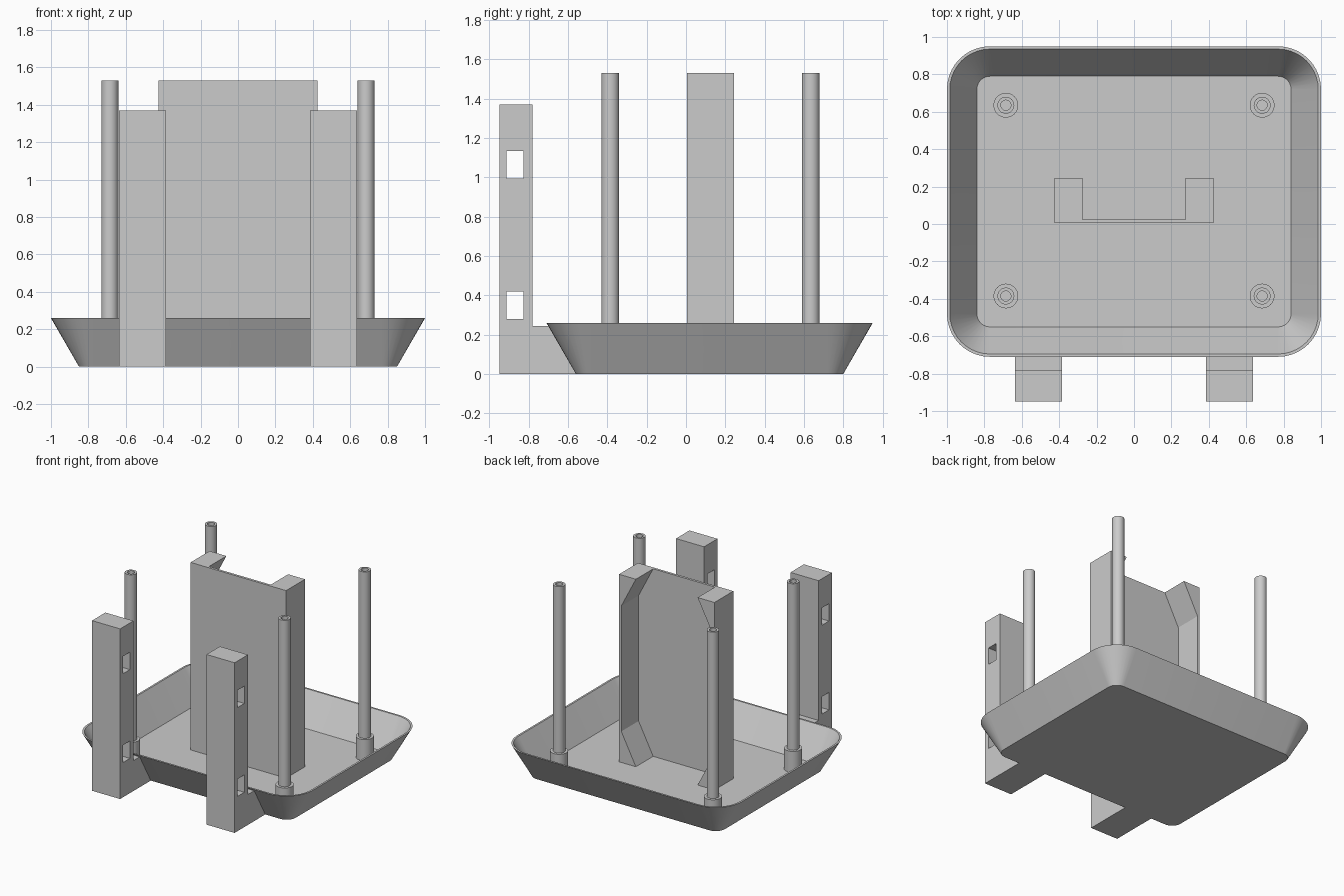
import bpy, bmesh, math
from mathutils import Vector

cube = bpy.data.objects.get("Cube")
if cube:
    bpy.data.objects.remove(cube, do_unlink=True)

GREY = (0.6, 0.6, 0.6, 1.0)
grey = bpy.data.materials.new("plain_grey")
grey.use_nodes = True
grey.diffuse_color = GREY
grey.node_tree.nodes["Principled BSDF"].inputs["Base Color"].default_value = GREY


def finish(name, bm, smooth=False):
    """Turn a bmesh into a named grey object."""
    bmesh.ops.recalc_face_normals(bm, faces=bm.faces)
    mesh = bpy.data.meshes.new(name)
    bm.to_mesh(mesh)
    bm.free()
    mesh.materials.append(grey)
    ob = bpy.data.objects.new(name, mesh)
    bpy.context.collection.objects.link(ob)
    if smooth:
        bpy.ops.object.select_all(action='DESELECT')
        ob.select_set(True)
        bpy.context.view_layer.objects.active = ob
        bpy.ops.object.shade_smooth_by_angle(angle=math.radians(35))
    return ob


def skin(bm, rings, closed=False):
    """Join successive rings of points with quads."""
    loops = [[bm.verts.new(p) for p in ring] for ring in rings]
    pairs = list(zip(loops, loops[1:]))
    if closed:
        pairs.append((loops[-1], loops[0]))
    for a, b in pairs:
        n = len(a)
        for i in range(n):
            j = (i + 1) % n
            bm.faces.new((a[i], a[j], b[j], b[i]))
    return loops


def extrude_profile(name, outlines, depth):
    """Fill flat outlines (the later ones are holes) and extrude them."""
    bm = bmesh.new()
    edges = []
    for outline in outlines:
        vs = [bm.verts.new(p) for p in outline]
        edges += [bm.edges.new((vs[i - 1], vs[i])) for i in range(len(vs))]
    axis = Vector(depth).normalized()
    bmesh.ops.triangle_fill(bm, edges=edges, use_beauty=True, normal=axis)
    grown = bmesh.ops.extrude_face_region(bm, geom=bm.faces[:], use_keep_orig=True)
    moved = [g for g in grown["geom"] if isinstance(g, bmesh.types.BMVert)]
    bmesh.ops.translate(bm, verts=moved, vec=depth)
    return finish(name, bm)


def tube(name, x, y, z0, z1, outer, inner, sides=32):
    """Upright hollow cylinder."""
    def ring(r, z):
        angles = [math.tau * i / sides for i in range(sides)]
        return [(x + r * math.cos(a), y + r * math.sin(a), z) for a in angles]
    bm = bmesh.new()
    skin(bm, [ring(outer, z0), ring(outer, z1), ring(inner, z1), ring(inner, z0)], True)
    return finish(name, bm, True)


# Flared tray with rounded corners
FLOOR, RIM = 0.02, 0.26


def rounded_ring(radius, z, steps=10):
    corners = [(0.77, 0.72), (-0.77, 0.72), (-0.77, -0.48), (0.77, -0.48)]
    return [(cx + radius * math.cos(a), cy + radius * math.sin(a), z)
            for k, (cx, cy) in enumerate(corners)
            for a in [math.pi / 2 * (k + i / steps) for i in range(steps + 1)]]


bm = bmesh.new()
loops = skin(bm, [rounded_ring(0.08, 0), rounded_ring(0.23, RIM),
                  rounded_ring(0.215, RIM), rounded_ring(0.07, FLOOR)])
bm.faces.new(loops[0])
bm.faces.new(loops[-1])
finish("tray", bm, True)

# Four hollow posts standing in collars
for side, x in (("left", 0.685), ("right", -0.685)):
    for end, y in (("front", -0.385), ("back", 0.635)):
        tube(f"{end}_{side}_post", x, y, FLOOR, 1.53, 0.045, 0.027)
        tube(f"{end}_{side}_collar", x, y, FLOOR, 0.19, 0.066, 0.044)

# Central channel: thin web and side walls that widen at top and bottom
TOP = 1.53
bm = bmesh.new()
bmesh.ops.create_cube(bm, size=1)
bmesh.ops.scale(bm, verts=bm.verts, vec=(0.85, 0.02, TOP - FLOOR))
bmesh.ops.translate(bm, verts=bm.verts, vec=(0, 0.015, (TOP + FLOOR) / 2))
finish("channel_web", bm)
for side, s in (("left", 1), ("right", -1)):
    outline = [(0.425, FLOOR), (0.425, TOP), (0.275, TOP),
               (0.405, TOP - 0.25), (0.405, FLOOR + 0.25), (0.275, FLOOR)]
    extrude_profile(f"channel_{side}_wall",
                    [[(s * x, 0.025, z) for x, z in outline]], (0, 0.22, 0))

# Front uprights with a foot joined to the tray and two slots through each
for side, x in (("left", 0.385), ("right", -0.635)):
    body = [(-0.95, 0), (-0.555, 0), (-0.695, 0.245),
            (-0.78, 0.245), (-0.78, 1.37), (-0.95, 1.37)]
    slots = [[(-0.912, z), (-0.826, z), (-0.826, z + 0.14), (-0.912, z + 0.14)]
             for z in (0.28, 0.995)]
    extrude_profile(f"front_{side}_upright",
                    [[(x, y, z) for y, z in o] for o in [body] + slots], (0.25, 0, 0))
